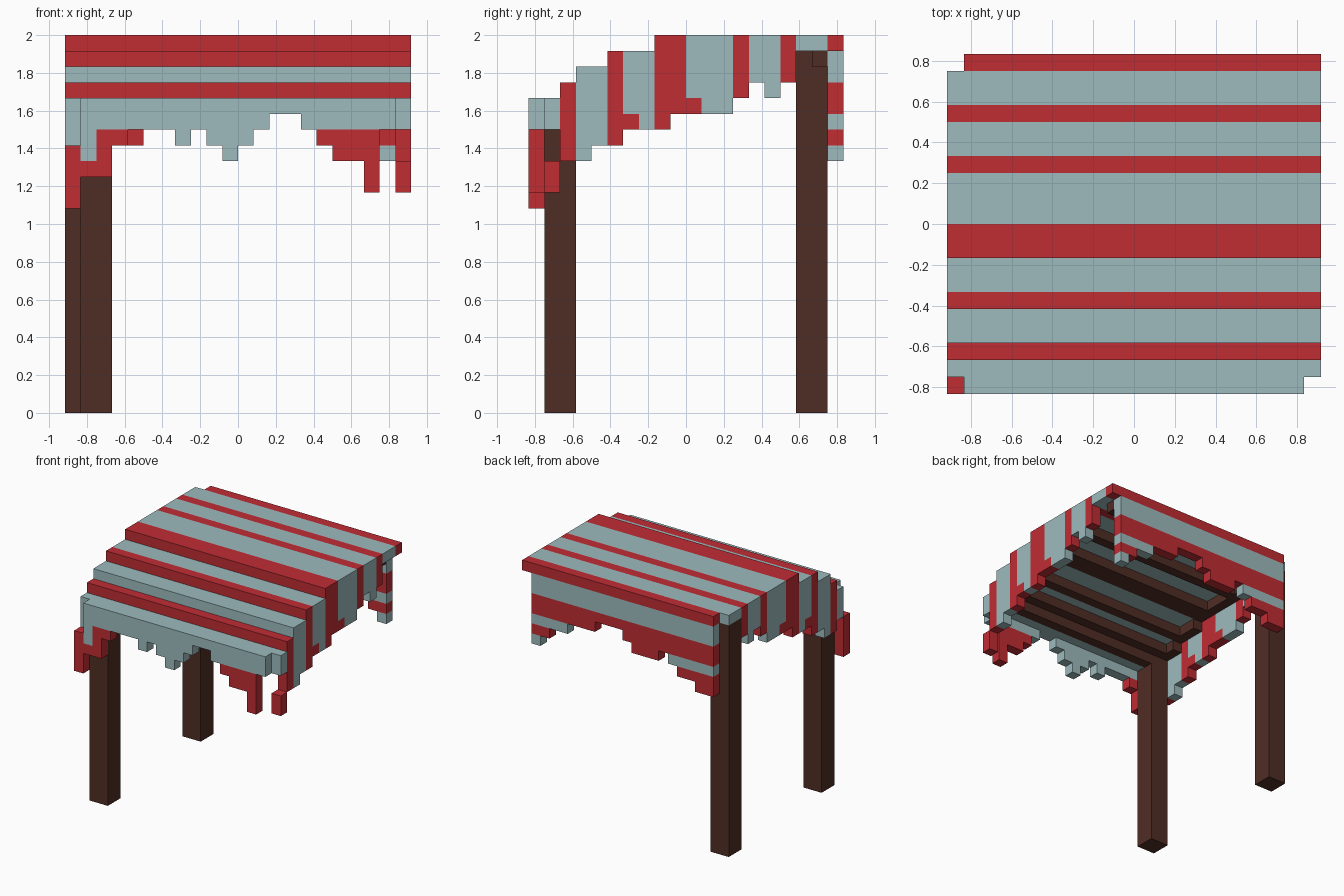
import bpy, bmesh, math
from mathutils import Vector

old = bpy.data.objects.get("Cube")
if old:
    bpy.data.objects.remove(old, do_unlink=True)

U = 1 / 12  # size of one block


def material(name, rgb):
    m = bpy.data.materials.new(name)
    m.use_nodes = True
    m.diffuse_color = (*rgb, 1)
    bsdf = m.node_tree.nodes["Principled BSDF"]
    bsdf.inputs["Base Color"].default_value = (*rgb, 1)
    return m


MATS = [material("pale teal cloth", (0.337, 0.497, 0.515)),
        material("red cloth", (0.53, 0.026, 0.034)),
        material("dark brown wood", (0.078, 0.026, 0.018))]
PALE, RED, WOOD = range(3)


def fill(cells, xs, ys, zs, mat):
    """Fill a box of blocks; each range is (first, end)."""
    for i in range(*xs):
        for j in range(*ys):
            for k in range(*zs):
                cells[i, j, k] = mat


def build(name, cells):
    """Skin the blocks with their outer faces and merge flat regions."""
    bm = bmesh.new()
    for c, mat in cells.items():
        for axis in range(3):
            for s in (-1, 1):
                n = list(c)
                n[axis] += s
                if tuple(n) in cells:
                    continue
                verts = []
                for a, b in ((0, 0), (1, 0), (1, 1), (0, 1))[::s]:
                    p = Vector(c)
                    p[axis] += (s + 1) // 2
                    p[(axis + 1) % 3] += a
                    p[(axis + 2) % 3] += b
                    verts.append(bm.verts.new(p * U))
                bm.faces.new(verts).material_index = mat
    bmesh.ops.remove_doubles(bm, verts=bm.verts, dist=1e-4)
    bmesh.ops.dissolve_limit(bm, angle_limit=math.radians(1), verts=bm.verts,
                             edges=bm.edges, delimit={'MATERIAL'})
    me = bpy.data.meshes.new(name)
    bm.to_mesh(me)
    bm.free()
    for m in MATS:
        me.materials.append(m)
    bpy.context.collection.objects.link(bpy.data.objects.new(name, me))


# Stripe colour and canopy height of each row, counted from front to back
RED_ROWS = {-8, -5, -2, -1, 3, 6, 9}


def stripe(j):
    return RED if j in RED_ROWS else PALE


def level(j):
    return 19 + sum(j >= step for step in (-8, -7, -5, -2))


# Stepped striped canopy
canopy = {}
for j in range(-10, 10):
    xs = {-10: (-10, 10), 9: (-10, 11)}.get(j, (-11, 11))
    fill(canopy, xs, (j, j + 1), (level(j), level(j) + 1), stripe(j))

# Ragged side cloths: lowest block of each row, front to back
SIDE = (18, 16, 16, 17, 17, 18, 18, 18, 19, 19, 19, 19, 20, 21, 20, 21, 23, 23)
for x, name in ((-11, "right_cloth"), (10, "left_cloth")):
    cloth = {}
    for j, low in enumerate(SIDE, -9):
        fill(cloth, (x, x + 1), (j, j + 1), (low, level(j)), stripe(j))
    cloth[x, -4, 18] = RED
    cloth[x, 0, 19] = RED
    if x > 0:
        fill(cloth, (x, x + 1), (-9, -8), (14, 16), RED)
    else:
        fill(cloth, (x, x + 1), (-9, -8), (17, 18), PALE)
        fill(cloth, (x, x + 1), (-10, -9), (13, 17), RED)
    build(name, cloth)

# Ragged front cloth, pale with red tips near both ends
FRONT = (15, 15, 17, 18, 18, 18, 17, 18, 17, 16,
         17, 18, 19, 19, 18, 17, 16, 16, 14, 18)
front = {}
for i, low in enumerate(FRONT, -10):
    for k in range(low, 19):
        tip = k < 18 and (i in (-9, -8) or i >= 5) or (i == -10 and k == 15)
        front[i, -10, k] = RED if tip else PALE
build("front_cloth", front)

# Ragged back cloth with level stripes
BACK = (16, 16, 17, 17, 18, 19, 18, 18, 18, 19,
        20, 20, 20, 19, 19, 19, 18, 18, 17, 16)
back = {}
for i, low in enumerate(BACK, -10):
    for k in range(low, 23):
        red = k in (17, 19, 20) or (k == 18 and -5 < i < -1) or (k == 16 and i < 0)
        back[i, 9, k] = RED if red else PALE
build("back_cloth", back)
build("canopy", canopy)

# Two legs on one side
for name, x, y, top in (("front_leg", -10, -9, 19), ("back_leg", -11, 7, 23)):
    leg = {}
    fill(leg, (x, x + 2), (y, y + 2), (0, top), WOOD)
    build(name, leg)

# Cross slats under each canopy step and along the back
slats = {}
for j in (-8, -7, -5, -2, -1, 3, 8):
    fill(slats, (-10, 10), (j, j + 1), (level(j) - 1, level(j)), WOOD)
build("cross_slats", slats)

# Stepped rail joining the two legs
rail = {}
for j in range(-7, 7):
    fill(rail, (-10, -9), (j, j + 1), (level(j) - 1, level(j)), WOOD)
build("side_rail", rail)
